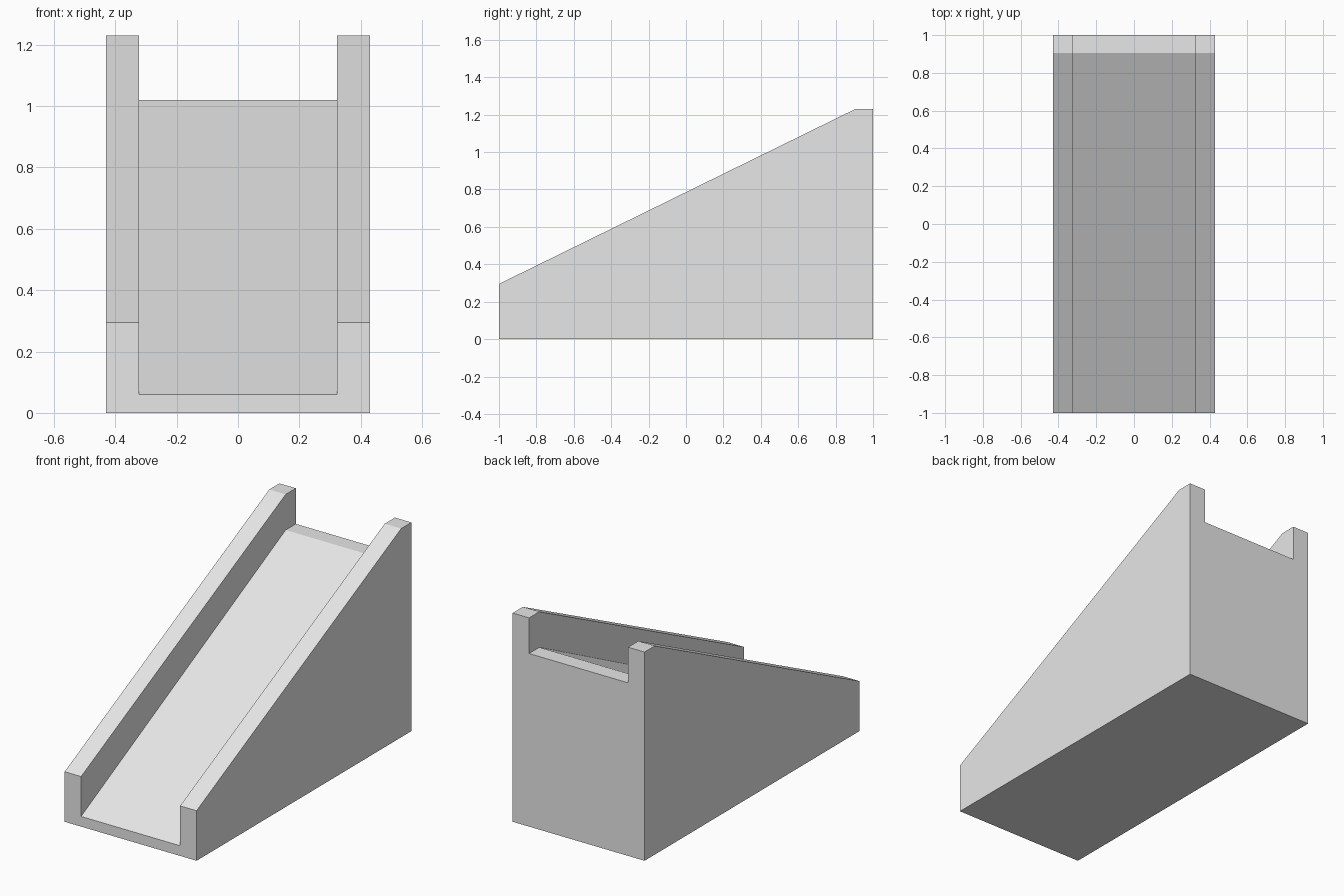
import bpy
import bmesh
import math

cube = bpy.data.objects.get("Cube")
if cube:
    bpy.data.objects.remove(cube, do_unlink=True)

HALF_WIDTH = 0.43
HALF_CHANNEL = 0.323

# Stations along the ramp: y, floor height, rail height
STATIONS = [(-1.0, 0.06, 0.295), (0.905, 1.02, 1.23), (1.0, 1.02, 1.23)]


def channel_section(bm, y, floor, rail):
    """U-shaped cross-section: solid base with a raised rail on each side."""
    half = [(HALF_WIDTH, 0), (HALF_WIDTH, rail), (HALF_CHANNEL, rail), (HALF_CHANNEL, floor)]
    outline = half + [(-x, z) for x, z in reversed(half)]
    return [bm.verts.new((x, y, z)) for x, z in outline]


# Solid ramp lofted through the sections
bm = bmesh.new()
rings = [channel_section(bm, *station) for station in STATIONS]
for a, b in zip(rings, rings[1:]):
    for i in range(len(a)):
        j = (i + 1) % len(a)
        bm.faces.new((a[i], a[j], b[j], b[i]))

# End faces
bm.faces.new(rings[0])
bm.faces.new(rings[-1])

# Merge the flat outer sides and underside into single faces
bmesh.ops.dissolve_limit(bm, angle_limit=math.radians(1), verts=bm.verts, edges=bm.edges)
bmesh.ops.recalc_face_normals(bm, faces=bm.faces)

mesh = bpy.data.meshes.new("ramp")
bm.to_mesh(mesh)
bm.free()
ramp = bpy.data.objects.new("ramp", mesh)
bpy.context.collection.objects.link(ramp)

# Plain light grey
grey = bpy.data.materials.new("light_grey")
grey.use_nodes = True
colour = (0.8, 0.8, 0.8, 1.0)
grey.diffuse_color = colour
grey.node_tree.nodes["Principled BSDF"].inputs["Base Color"].default_value = colour
mesh.materials.append(grey)
